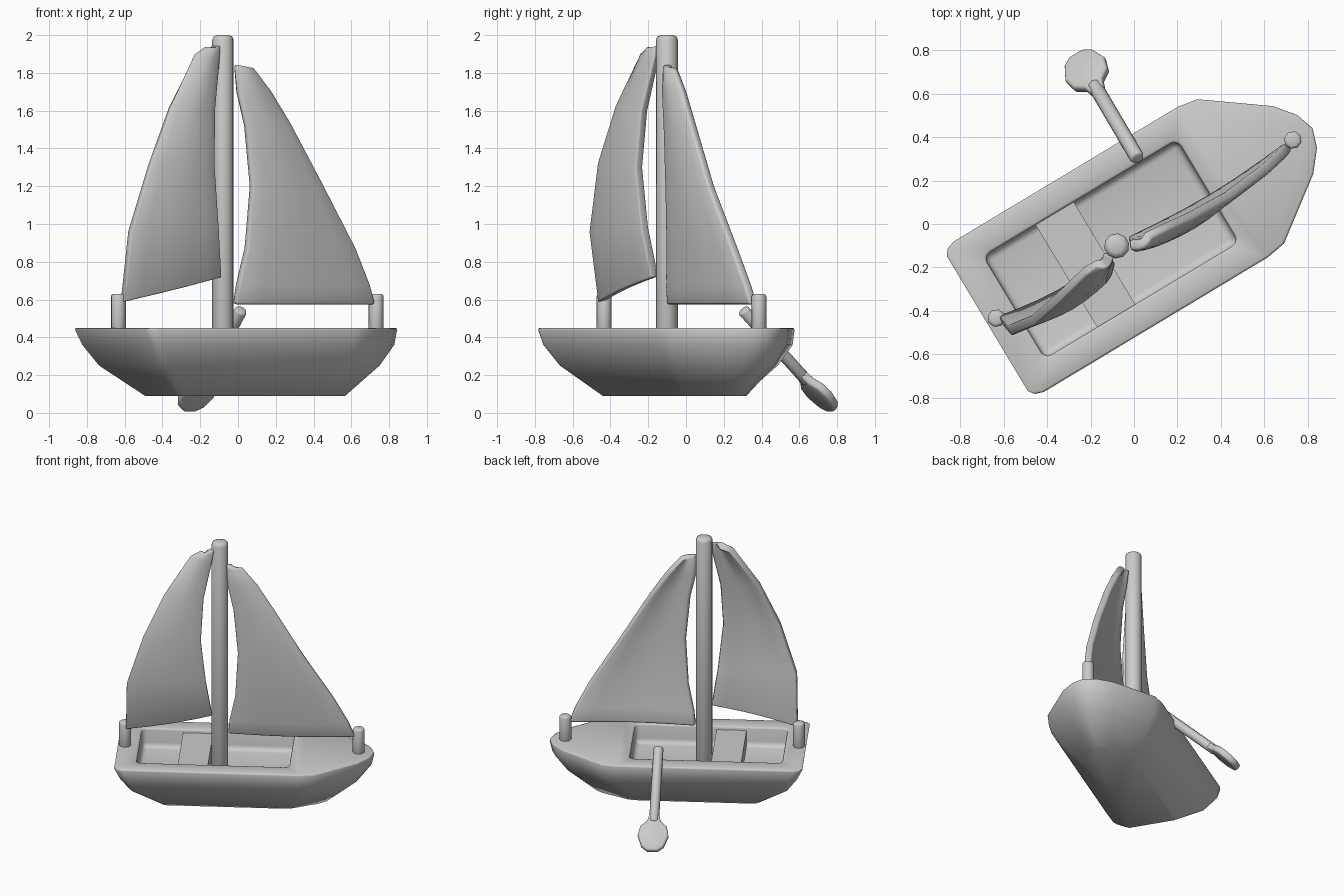
import bpy
import bmesh
from math import pi, radians, sin
from mathutils import Matrix, Vector

cube = bpy.data.objects.get("Cube")
if cube:
    bpy.data.objects.remove(cube, do_unlink=True)

# Parts are built along +x (bow), then turned together into place
PLACE = Matrix.Translation((0.023, -0.039, 0)) @ Matrix.Rotation(radians(31), 4, 'Z')


def activate(obj):
    bpy.ops.object.select_all(action='DESELECT')
    obj.select_set(True)
    bpy.context.view_layer.objects.active = obj


def make(name, bm):
    bmesh.ops.recalc_face_normals(bm, faces=bm.faces[:])
    mesh = bpy.data.meshes.new(name)
    bm.to_mesh(mesh)
    bm.free()
    obj = bpy.data.objects.new(name, mesh)
    bpy.context.collection.objects.link(obj)
    obj.matrix_world = PLACE
    return obj


def apply(obj, kind, **settings):
    activate(obj)
    mod = obj.modifiers.new(kind.title(), kind)
    for key, value in settings.items():
        setattr(mod, key, value)
    bpy.ops.object.modifier_apply(modifier=mod.name)


def finish(obj, width, segments=2, limit=50, smooth=50):
    apply(obj, 'BEVEL', width=width, segments=segments,
          limit_method='ANGLE', angle_limit=radians(limit))
    activate(obj)
    bpy.ops.object.shade_smooth_by_angle(angle=radians(smooth))


def box(name, low, high):
    low, high = Vector(low), Vector(high)
    bm = bmesh.new()
    bmesh.ops.create_cube(bm, size=1)
    bmesh.ops.scale(bm, vec=high - low, verts=bm.verts)
    bmesh.ops.translate(bm, vec=(low + high) / 2, verts=bm.verts)
    return make(name, bm)


def rod(name, start, end, radius, sides, bevel):
    start, end = Vector(start), Vector(end)
    axis = end - start
    turn = Matrix.Translation((start + end) / 2) @ axis.to_track_quat('Z', 'Y').to_matrix().to_4x4()
    bm = bmesh.new()
    bmesh.ops.create_cone(bm, cap_ends=True, segments=sides, radius1=radius,
                          radius2=radius, depth=axis.length, matrix=turn)
    obj = make(name, bm)
    finish(obj, bevel, limit=60)
    return obj


# Hull: one deck outline lofted down through shrinking levels
side = [(0.006, 0.9), (0.017, 0.965), (0.04, 1), (0.725, 1), (0.78, 0.96),
        (0.94, 0.45), (0.983, 0.22)]
outline = side + [(1, 0)] + [(s, -t) for s, t in reversed(side)]
levels = [(0.09, -0.51, 0.63, 0.18), (0.25, -0.715, 0.83, 0.33),
          (0.36, -0.785, 0.915, 0.395), (0.45, -0.83, 0.935, 0.405)]
bm = bmesh.new()
rings = [[bm.verts.new((stern + s * (bow - stern), t * half, z)) for s, t in outline]
         for z, stern, bow, half in levels]
count = len(outline)
for lower, upper in zip(rings, rings[1:]):
    for i in range(count):
        j = (i + 1) % count
        bm.faces.new((lower[i], lower[j], upper[j], upper[i]))
bm.faces.new(rings[0])
bm.faces.new(rings[-1])
hull = make("hull", bm)

# Cockpit recess
cutter = box("cockpit_cutter", (-0.67, -0.275, 0.31), (0.37, 0.275, 0.6))
cutter.hide_render = True
apply(cutter, 'BEVEL', width=0.035, segments=3)
apply(hull, 'BOOLEAN', operation='DIFFERENCE', object=cutter, solver='EXACT')
bpy.data.objects.remove(cutter, do_unlink=True)
finish(hull, 0.012, limit=65, smooth=60)

# Seat across the cockpit
box("seat", (-0.39, -0.28, 0.3), (-0.185, 0.28, 0.425))

# Mast and the two end posts
rod("mast", (-0.12, 0, 0.3), (-0.12, 0, 2), 0.058, 10, 0.025)
for name, x in (("bow_post", 0.826), ("stern_post", -0.766)):
    rod(name, (x, 0, 0.42), (x, 0, 0.63), 0.041, 8, 0.014)


# Sails: rows run from the mast edge to the outer edge, bulging to one side
def sail(name, rows, depth):
    columns = 6
    bm = bmesh.new()
    grid = []
    for inner, outer in rows:
        line = []
        for c in range(columns + 1):
            x, z = Vector(inner).lerp(Vector(outer), c / columns)
            rise = max(0, sin(pi * (z - 0.55) / 1.4))
            y = -0.012 - depth * rise - 0.025 * sin(pi * c / columns)
            line.append(bm.verts.new((x, y, z)))
        grid.append(line)
    for a, b in zip(grid, grid[1:]):
        for c in range(columns):
            bm.faces.new((a[c], a[c + 1], b[c + 1], b[c]))
    obj = make(name, bm)
    apply(obj, 'SOLIDIFY', thickness=0.05, offset=0)
    finish(obj, 0.015, limit=55)


sail("stern_sail", [((-0.17, 0.72), (-0.755, 0.59)),
                    ((-0.21, 0.98), (-0.745, 0.96)),
                    ((-0.245, 1.3), (-0.63, 1.32)),
                    ((-0.23, 1.6), (-0.49, 1.62)),
                    ((-0.18, 1.86), (-0.31, 1.89)),
                    ((-0.17, 1.945), (-0.24, 1.92))], 0.085)
sail("bow_sail", [((-0.06, 0.575), (0.80, 0.575)),
                  ((-0.05, 0.68), (0.76, 0.68)),
                  ((-0.01, 0.87), (0.66, 0.87)),
                  ((0.01, 1.2), (0.45, 1.2)),
                  ((-0.02, 1.52), (0.25, 1.53)),
                  ((-0.06, 1.7), (0.135, 1.7)),
                  ((-0.065, 1.845), (0.03, 1.82))], 0.055)

# Oar: round shaft and a flat blade leaning over the side
top, tip = Vector((0.17, 0.295, 0.545)), Vector((0.175, 0.845, 0.02))
rod("oar_shaft", top, top.lerp(tip, 0.72), 0.034, 8, 0.01)

along = (tip - top).normalized()
across = Vector((1, 0, 0))
normal = across.cross(along).normalized()
half_blade = [(0.27, 0.033), (0.22, 0.045), (0.18, 0.09), (0.11, 0.105),
              (0.03, 0.075), (0, 0.035)]
bm = bmesh.new()
shape = half_blade + [(d, -w) for d, w in reversed(half_blade)]
face = bm.faces.new([bm.verts.new(tip - along * d + across * w - normal * 0.024)
                     for d, w in shape])
extruded = bmesh.ops.extrude_face_region(bm, geom=[face])
bmesh.ops.translate(bm, vec=normal * 0.048,
                    verts=[g for g in extruded["geom"] if isinstance(g, bmesh.types.BMVert)])
finish(make("oar_blade", bm), 0.014, limit=60)
